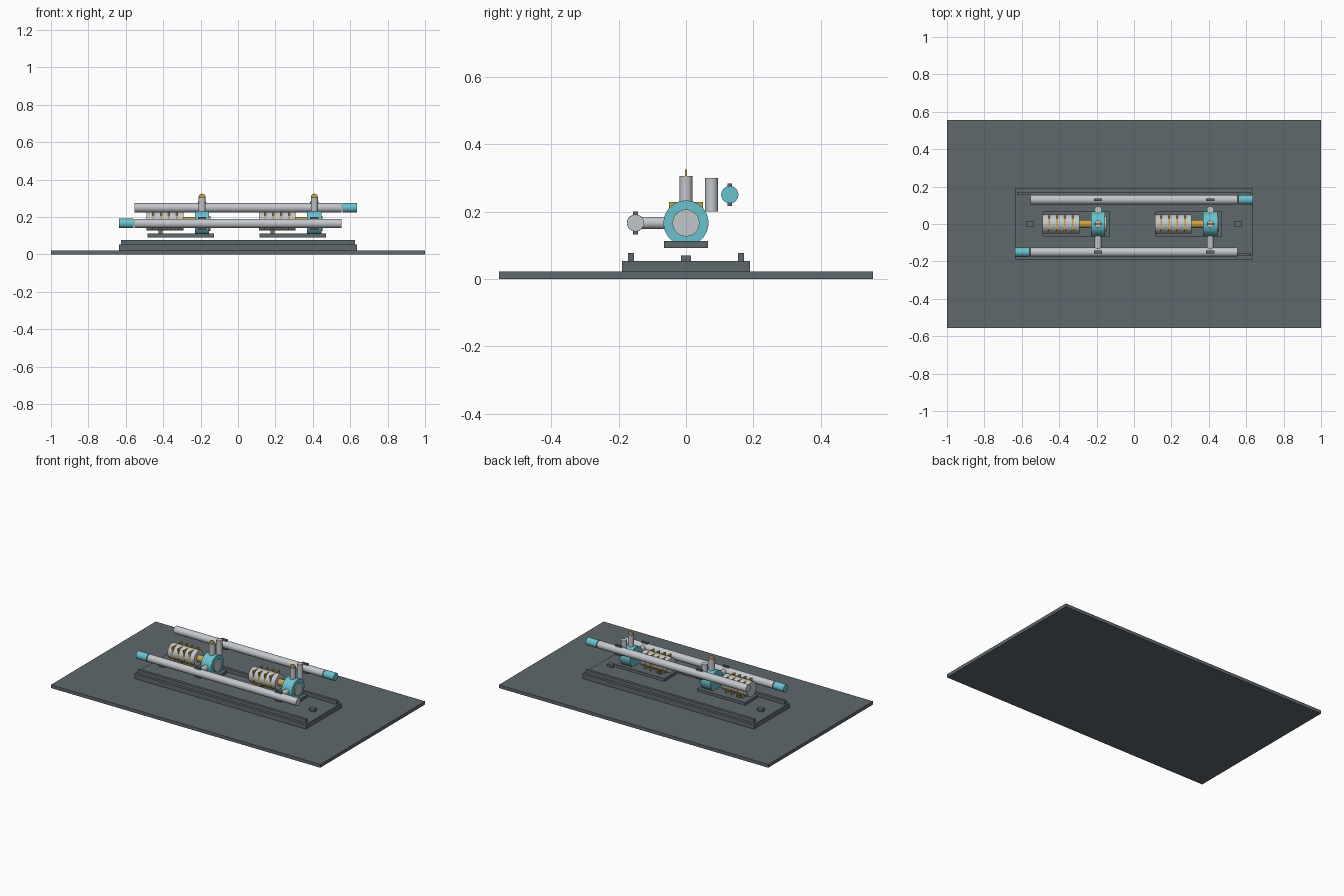
import bpy
from math import pi

cube = bpy.data.objects.get("Cube")
if cube:
    bpy.data.objects.remove(cube, do_unlink=True)


def material(name, rgb):
    m = bpy.data.materials.new(name)
    m.use_nodes = True
    m.diffuse_color = (*rgb, 1)
    m.node_tree.nodes["Principled BSDF"].inputs["Base Color"].default_value = (*rgb, 1)
    return m


steel = material("dark steel", (0.115, 0.14, 0.155))
teal = material("teal paint", (0.14, 0.54, 0.61))
silver = material("light grey metal", (0.55, 0.57, 0.60))
gold = material("brass", (0.58, 0.38, 0.06))


def box(name, mat, x, y, z):
    """Box from (low, high) ranges on each axis."""
    axes = (x, y, z)
    bpy.ops.mesh.primitive_cube_add(size=1, location=[(a + b) / 2 for a, b in axes])
    ob = bpy.context.object
    ob.name = name
    ob.scale = [b - a for a, b in axes]
    bpy.ops.object.transform_apply(location=False, rotation=False)
    ob.data.materials.append(mat)
    return ob


def rod(name, mat, axis, centre, radius, length):
    """Smooth cylinder along the x, y or z axis."""
    turn = {"x": (0, pi / 2, 0), "y": (pi / 2, 0, 0), "z": (0, 0, 0)}[axis]
    bpy.ops.mesh.primitive_cylinder_add(vertices=32, radius=radius, depth=length,
                                        location=centre, rotation=turn)
    ob = bpy.context.object
    ob.name = name
    bpy.ops.object.shade_smooth_by_angle()
    ob.data.materials.append(mat)
    return ob


# Ground slab and skid with side rails and lifting lugs
box("ground_slab", steel, (-1, 1), (-0.555, 0.555), (0, 0.022))
box("skid", steel, (-0.637, 0.637), (-0.19, 0.19), (0.022, 0.053))
for side, s in (("right", -1), ("left", 1)):
    box(side + "_lug", steel, (s * 0.556 - 0.02, s * 0.556 + 0.02),
        (-0.015, 0.015), (0.053, 0.07))
for side, s in (("front", -1), ("back", 1)):
    box(side + "_rail", steel, (-0.625, 0.625),
        (s * 0.163 - 0.009, s * 0.163 + 0.009), (0.053, 0.077))

# Manifold pipes with painted end couplings
PIPES = {"suction": (-0.15, 0.166, -1), "discharge": (0.13, 0.25, 1)}
for name, (y, z, s) in PIPES.items():
    rod(name + "_pipe", silver, "x", (0, y, z), 0.025, 1.106)
    rod(name + "_coupling", teal, "x", (s * 0.597, y, z), 0.0255, 0.078)


def pump_set(tag, px):
    """One motor and pump on its own bed, pump centred at px."""
    box(tag + "_bed", steel, (px - 0.293, px + 0.063), (-0.066, 0.066), (0.092, 0.112))
    # Motor with square cooling fins
    mx, mz = px - 0.198, 0.178
    rod(tag + "_motor", silver, "x", (mx, 0, mz), 0.05, 0.197)
    for i in range(4):
        fx = mx + (i - 1.5) * 0.042
        box(f"{tag}_motor_fin_{i + 1}", gold, (fx - 0.004, fx + 0.004),
            (-0.05, 0.05), (mz - 0.05, mz + 0.05))
    box(tag + "_motor_foot", steel, (mx - 0.036, mx - 0.014), (-0.03, 0.03), (0.11, 0.135))
    rod(tag + "_shaft", gold, "x", (px - 0.075, 0, mz), 0.022, 0.09)
    # Pump casing and cover
    rod(tag + "_pump_casing", teal, "x", (px, 0, 0.166), 0.067, 0.076)
    rod(tag + "_pump_cover", silver, "x", (px + 0.022, 0, 0.166), 0.04, 0.044)
    box(tag + "_pump_foot", steel, (px - 0.03, px + 0.03), (-0.04, 0.04), (0.11, 0.125))
    # Branch pipes, valve and handwheel
    rod(tag + "_suction_branch", silver, "y", (px, -0.095, 0.166), 0.018, 0.11)
    rod(tag + "_valve_body", silver, "z", (px, 0, 0.262), 0.019, 0.086)
    rod(tag + "_handwheel", gold, "y", (px, 0, 0.306), 0.019, 0.006)
    rod(tag + "_discharge_branch", silver, "z", (px, 0.076, 0.25), 0.019, 0.1)
    # Clamps around both manifold pipes
    for name, (y, z, s) in PIPES.items():
        box(f"{tag}_{name}_clamp", steel, (px - 0.022, px + 0.022),
            (y - 0.007, y + 0.007), (z - 0.034, z + 0.034))


pump_set("first", -0.192)
pump_set("second", 0.408)
